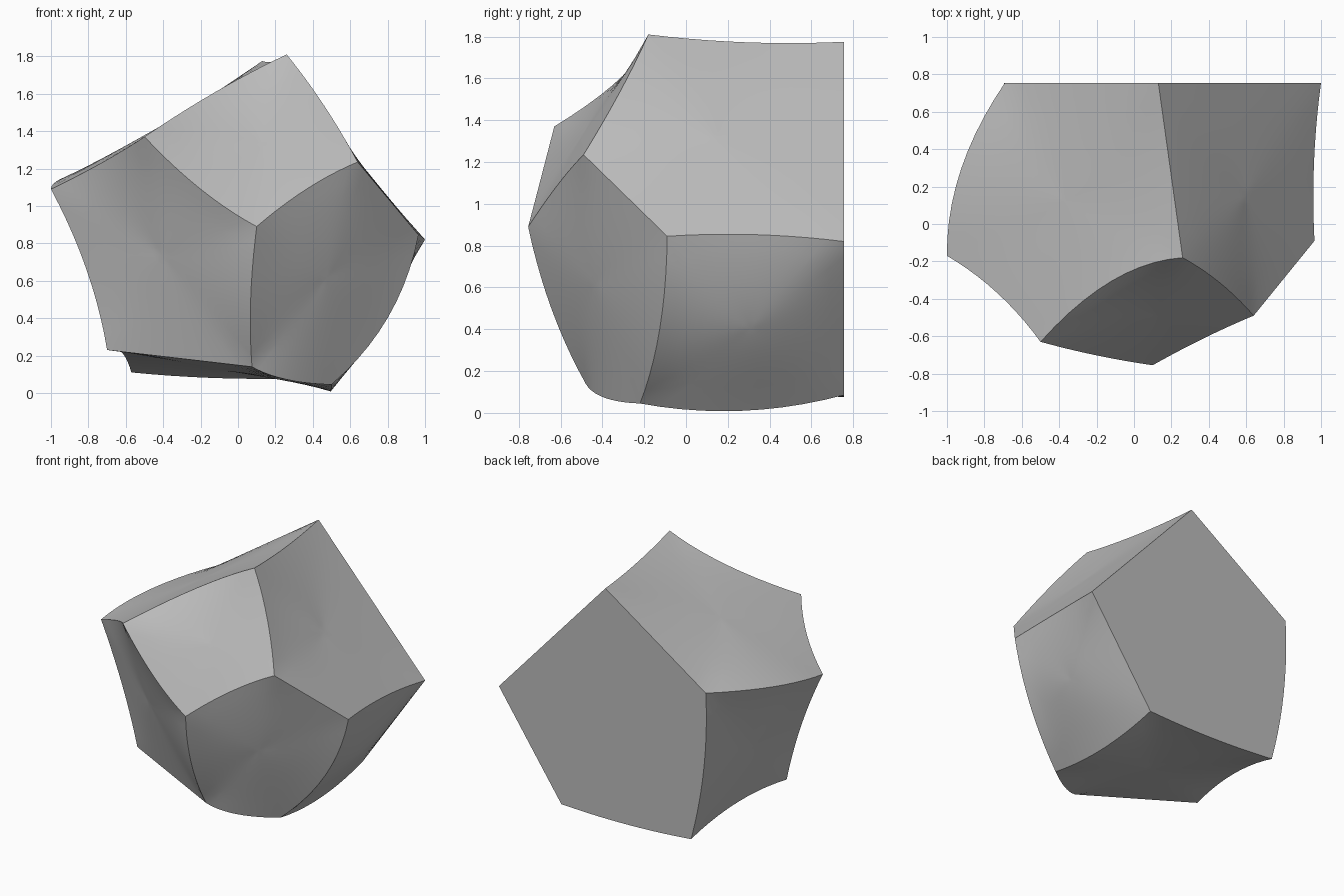
import bpy
import bmesh
from mathutils import Vector

if "Cube" in bpy.data.objects:
    bpy.data.objects.remove(bpy.data.objects["Cube"])

STEPS = 10    # samples along each curved edge
RINGS = 9     # rings from the middle of a film to its rim
RELAX = 220   # relaxation passes

# Corners where three films meet
corners = {
    "crown": (0.26, -0.18, 1.81),
    "brow_right": (0.64, -0.49, 1.235),
    "nose": (0.10, -0.755, 0.89),
    "brow_left": (-0.50, -0.63, 1.37),
    "side_right": (0.965, -0.09, 0.845),
    "back_right": (1.0, 0.755, 0.82),
    "back_top": (0.13, 0.755, 1.775),
    "back_left": (-0.69, 0.755, 1.22),
    "back_low_left": (-0.57, 0.755, 0.11),
    "back_low_right": (0.49, 0.755, 0.085),
    "foot_right": (0.50, -0.22, 0.045),
    "foot_front": (0.075, -0.48, 0.14),
    "foot_left": (-0.70, -0.175, 0.23),
    "side_left": (-1.0, -0.17, 1.09),
}
corners = {name: Vector(p) for name, p in corners.items()}

# How far the middle of a curved edge strays from a straight line
bows = {
    ("crown", "brow_left"): (0, 0.1, 0.02),
    ("brow_left", "nose"): (0, -0.01, -0.04),
    ("nose", "brow_right"): (0, 0.01, 0.03),
    ("crown", "brow_right"): (0.01, 0.02, 0.015),
    ("side_right", "back_right"): (-0.02, 0, 0.02),
    ("nose", "foot_front"): (-0.02, -0.025, -0.02),
    ("side_right", "foot_right"): (0.07, 0.03, -0.04),
    ("foot_right", "back_low_right"): (0, 0, -0.055),
    ("foot_front", "foot_right"): (-0.03, -0.04, -0.02),
    ("foot_left", "back_low_left"): (0.01, 0, 0.05),
    ("side_left", "foot_left"): (0.04, -0.02, 0),
    ("side_left", "brow_left"): (0.02, 0.03, 0),
    ("side_left", "back_left"): (-0.08, 0, 0),
    ("crown", "back_top"): (0, 0, -0.02),
    ("back_left", "back_low_left"): (-0.045, 0, 0),
    ("back_low_left", "back_low_right"): (0, 0, -0.02),
}
bows = {frozenset(pair): Vector(b) for pair, b in bows.items()}

# Films: corner loop and outward swelling
films = [
    ("crown brow_right nose brow_left", 0),
    ("brow_right side_right foot_right foot_front nose", 0.03),
    ("crown back_top back_right side_right brow_right", 0),
    ("side_right back_right back_low_right foot_right", 0.06),
    ("brow_left nose foot_front foot_left side_left", 0.01),
    ("back_top crown brow_left side_left back_left", 0),
    ("back_left side_left foot_left back_low_left", 0),
    ("foot_front foot_right back_low_right back_low_left foot_left", 0),
    ("back_right back_top back_left back_low_left back_low_right", 0),
]

middle = sum(corners.values(), Vector()) / len(corners)


def curved_rim(names):
    """Sample the closed loop of bowed edges."""
    rim = []
    for i, first in enumerate(names):
        second = names[(i + 1) % len(names)]
        a, b = corners[first], corners[second]
        bow = bows.get(frozenset((first, second)), Vector())
        for k in range(STEPS):
            t = k / STEPS
            rim.append(a.lerp(b, t) + bow * (4 * t * (1 - t)))
    return rim


def relaxed_rings(rim):
    """Stretch a film over the rim by averaging neighbours."""
    n = len(rim)
    hub = sum(rim, Vector()) / n
    rings = [[hub.lerp(p, r / RINGS) for p in rim] for r in range(1, RINGS + 1)]
    for _ in range(RELAX):
        hub = sum(rings[0], Vector()) / n
        for r in range(RINGS - 1):
            ring, outer = rings[r], rings[r + 1]
            for i in range(n):
                inner = rings[r - 1][i] if r else hub
                ring[i] = (inner + outer[i] + ring[i - 1] + ring[(i + 1) % n]) / 4
    return hub, rings


def add_film(bm, names, swell):
    rim = curved_rim(names)
    n = len(rim)
    hub, rings = relaxed_rings(rim)
    normal = sum((rim[i - 1].cross(rim[i]) for i in range(n)), Vector()).normalized()
    if normal.dot(hub - middle) < 0:
        normal.negate()
    center = bm.verts.new(hub + normal * swell)
    grid = []
    for r, ring in enumerate(rings, 1):
        lift = normal * swell * (1 - (r / RINGS) ** 2)
        grid.append([bm.verts.new(p + lift) for p in ring])
    for i in range(n):
        j = (i + 1) % n
        bm.faces.new((center, grid[0][i], grid[0][j]))
        for inner, outer in zip(grid, grid[1:]):
            bm.faces.new((inner[i], outer[i], outer[j], inner[j]))


# Closed foam cell made of all films
bm = bmesh.new()
for loop, swell in films:
    add_film(bm, loop.split(), swell)
bmesh.ops.remove_doubles(bm, verts=bm.verts, dist=0.0005)
bmesh.ops.recalc_face_normals(bm, faces=bm.faces)
mesh = bpy.data.meshes.new("foam_cell")
bm.to_mesh(mesh)
bm.free()

cell = bpy.data.objects.new("foam_cell", mesh)
bpy.context.collection.objects.link(cell)

# Plain grey
grey = bpy.data.materials.new("light_grey")
grey.use_nodes = True
color = (0.5, 0.5, 0.5, 1)
grey.diffuse_color = color
grey.node_tree.nodes["Principled BSDF"].inputs["Base Color"].default_value = color
mesh.materials.append(grey)

bpy.ops.object.select_all(action="DESELECT")
cell.select_set(True)
bpy.context.view_layer.objects.active = cell
bpy.ops.object.shade_smooth_by_angle(angle=0.6)
